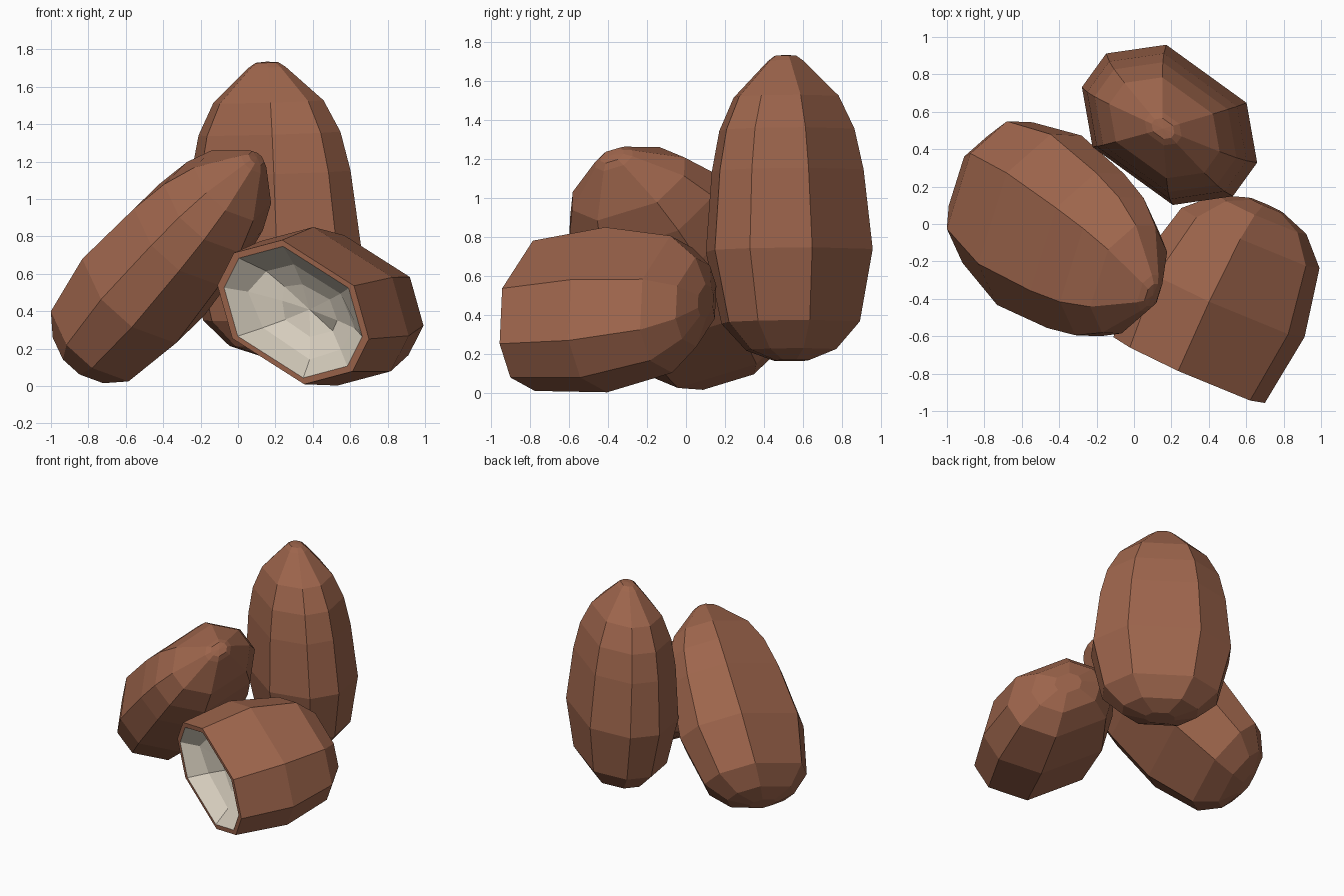
import bpy, bmesh, random
from mathutils import Vector

if "Cube" in bpy.data.objects:
    bpy.data.objects.remove(bpy.data.objects["Cube"])

random.seed(4)


def material(name, rgb):
    m = bpy.data.materials.new(name)
    m.diffuse_color = (*rgb, 1)
    m.use_nodes = True
    m.node_tree.nodes["Principled BSDF"].inputs["Base Color"].default_value = m.diffuse_color
    return m


shell = material("brown_shell", (0.34, 0.13, 0.072))
cream = material("cream_kernel", (0.66, 0.60, 0.50))

# Flattened octagon cross-section (long axis u, short axis v)
SECTION = [(.498, .111), (.265, .337), (-.265, .337), (-.498, .111),
           (-.498, -.111), (-.265, -.337), (.265, -.337), (.498, -.111)]
# Nut profile: (distance along axis from widest ring, scale of section)
PROFILE = [(-.565, .21), (-.51, .54), (-.37, .83), (0, 1), (.41, .91),
           (.62, .81), (.79, .63), (.975, .21), (1.0, .13)]


def nut(name, centre, axis, wide, profile, cream_from=None):
    """Loft the octagon along the axis; bands from cream_from on are kernel."""
    d = Vector(axis).normalized()
    u = Vector(wide)
    u = (u - d * u.dot(d)).normalized()
    v = d.cross(u)
    bm = bmesh.new()
    rings = []
    for i, (s, k) in enumerate(profile):
        jit = .035 if cream_from is not None and i > cream_from else 0
        ring = []
        for a, b in SECTION:
            r = k + random.uniform(-jit, jit)
            h = s + random.uniform(-jit, jit)
            ring.append(bm.verts.new(Vector(centre) + d * h + u * a * r + v * b * r))
        rings.append(ring)
    for i in range(len(rings) - 1):
        for j in range(8):
            n = (j + 1) % 8
            f = bm.faces.new((rings[i][j], rings[i][n], rings[i + 1][n], rings[i + 1][j]))
            f.material_index = int(cream_from is not None and i >= cream_from)
    bm.faces.new(rings[0][::-1])
    # End cap: a fan around a centre point
    mid = sum((p.co for p in rings[-1]), Vector()) / 8
    tip = bm.verts.new(mid + d * (.005 if cream_from is None else -.02))
    for j in range(8):
        f = bm.faces.new((rings[-1][j], rings[-1][(j + 1) % 8], tip))
        f.material_index = int(cream_from is not None)
    bmesh.ops.recalc_face_normals(bm, faces=bm.faces)
    me = bpy.data.meshes.new(name)
    bm.to_mesh(me)
    bm.free()
    me.materials.append(shell)
    me.materials.append(cream)
    bpy.context.collection.objects.link(bpy.data.objects.new(name, me))


# Whole nut standing at the back
nut("standing_nut", (.19, .53, .73), (-.035, -.02, 1), (.81, -.585, 0), PROFILE)
# Whole nut leaning to the left
nut("leaning_nut", (-.506, .02, .528), (.605, -.40, .69), (-.2875, -.9155, -.279), PROFILE)
# Cut nut at the front: base part, flat rim, shallow faceted kernel bowl
bowl = [(.41, .83), (.28, .62), (.22, .33)]
nut("cut_nut", (.467, -.41, .426), (-.42, -.905, -.076), (.80, -.33, -.51),
    PROFILE[:5] + bowl, cream_from=5)
